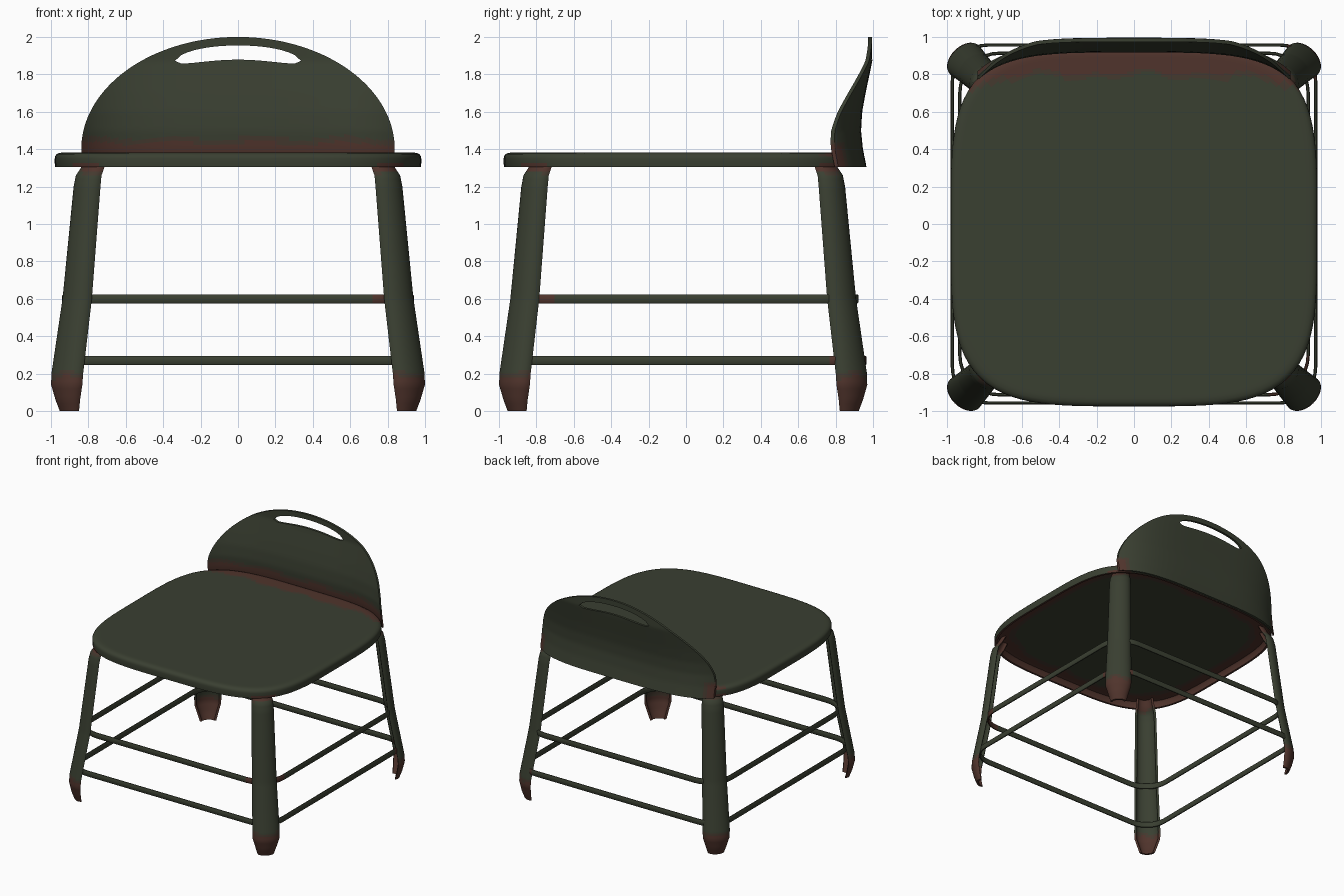
import bpy, bmesh, math
from mathutils import Vector

if "Cube" in bpy.data.objects:
    bpy.data.objects.remove(bpy.data.objects["Cube"])


def material(name, rgb):
    m = bpy.data.materials.new(name)
    m.diffuse_color = (*rgb, 1)
    m.use_nodes = True
    m.node_tree.nodes["Principled BSDF"].inputs["Base Color"].default_value = m.diffuse_color
    return m


MATS = [material("olive green", (0.042, 0.050, 0.031)),
        material("worn brown", (0.058, 0.041, 0.028)),
        material("rust red", (0.080, 0.034, 0.025))]
GREEN, WORN, RUST = 0, 1, 2


def finish(name, bm, rule):
    """Turn a bmesh into a smooth object, colouring faces by a rule."""
    bmesh.ops.recalc_face_normals(bm, faces=bm.faces)
    bm.normal_update()
    for f in bm.faces:
        f.material_index = rule(f.calc_center_median(), f.normal)
        f.smooth = True
    me = bpy.data.meshes.new(name)
    bm.to_mesh(me)
    bm.free()
    me.set_sharp_from_angle(angle=math.radians(40))
    for m in MATS:
        me.materials.append(m)
    ob = bpy.data.objects.new(name, me)
    bpy.context.collection.objects.link(ob)
    return ob


def loft(rings, closed=False):
    """Skin closed cross-sections; cap the ends unless the loft is closed."""
    bm = bmesh.new()
    vs = [[bm.verts.new(p) for p in r] for r in rings]
    n = len(rings[0])
    pairs = list(zip(vs, vs[1:])) + ([(vs[-1], vs[0])] if closed else [])
    for a, b in pairs:
        for i in range(n):
            j = (i + 1) % n
            bm.faces.new((a[i], a[j], b[j], b[i]))
    if not closed:
        bm.faces.new(vs[0])
        bm.faces.new(vs[-1])
    return bm


def table(rows, z):
    """Eased interpolation in rows of (z, value, ...)."""
    z = min(max(z, rows[0][0]), rows[-1][0])
    for a, b in zip(rows, rows[1:]):
        if z <= b[0]:
            t = (z - a[0]) / (b[0] - a[0])
            return [p + (q - p) * t for p, q in zip(a[1:], b[1:])]


def grade(d, blend=0.03):
    """Rust where d > 0, worn in a thin band before it."""
    return RUST if d > 0 else WORN if d > -blend else GREEN


# Seat: rounded-square shell with a skirt, hollow underneath
SX, SY, SC = 0.98, 0.96, -0.015


def seat_ring(s, z, n=144):
    pts = []
    for i in range(n):
        t = 2 * math.pi * i / n
        c, k = math.cos(t), math.sin(t)
        r = s * (c ** 4 + k ** 4) ** -0.25
        pts.append((SX * r * c, SC + SY * r * k, z))
    return pts


fine = [0.02, 0.2, 0.4, 0.6] + [0.7 + 0.015 * i for i in range(18)]
profile = [(s, 1.382) for s in fine]
profile += [(0.975, 1.380), (0.99, 1.373), (0.998, 1.362), (1, 1.35), (1, 1.325),
            (0.998, 1.305), (0.98, 1.305), (0.978, 1.345), (0.967, 1.36)]
profile += [(s, 1.362) for s in reversed(fine)]


def seat_rule(c, n):
    x, y = c.x / SX, (c.y - SC) / SY
    s = (x ** 4 + y ** 4) ** 0.25
    wave = 0.015 * math.sin(11 * c.x + 1) + 0.012 * math.sin(23 * c.x)
    if c.z > 1.363 and n.z > 0.3:
        return grade(c.y - (0.81 - 0.10 * abs(x) ** 4 + wave), 0.025)
    if s > 0.99:
        corner = abs(x) > 0.74 and abs(y) > 0.74
        return RUST if corner and c.z < 1.33 else GREEN
    return grade(s - 0.88 + wave, 0.04)


finish("seat", loft([seat_ring(s, z) for s, z in profile]), seat_rule)

# Backrest: curved half-oval sheet with a hand slot
BACK_Y = [(1.305, 0.945), (1.4, 0.926), (1.5, 0.916), (1.6, 0.922),
          (1.7, 0.940), (1.87, 0.976), (2.0, 0.974)]
HALF, SLOT, LOW, HIGH = 38, 10, 24, 6


def back_point(x, z):
    drop = 0.96 * (1 - (1 - (x / SX) ** 4) ** 0.25) * 0.9
    return (x, table(BACK_Y, z)[0] - drop, z)


bm = bmesh.new()
cols = []
for i in range(-HALF, HALF + 1):
    x = 0.838 * math.sin(math.pi / 2 * i / HALF)
    top = 1.4 + 0.6 * math.cos(math.pi / 2 * i / HALF)
    mid = 1.305 + 0.88 * (top - 1.305)
    h = 0.038 * math.sqrt(max(0, 1 - (i / SLOT) ** 4))
    zs = [1.305 + (mid - h - 1.305) * k / LOW for k in range(LOW + 1)]
    zs += [mid + h + (top - mid - h) * k / HIGH for k in range(HIGH + 1)]
    cols.append([bm.verts.new(back_point(x, z)) for z in zs])
for a, b in zip(cols, cols[1:]):
    for k in range(len(a) - 1):
        if k != LOW:
            bm.faces.new((a[k], b[k], b[k + 1], a[k + 1]))
# close the outline beyond the slot ends
bmesh.ops.remove_doubles(bm, verts=bm.verts, dist=0.0005)
ext = bmesh.ops.extrude_face_region(bm, geom=bm.faces[:], use_keep_orig=True)
bmesh.ops.translate(bm, vec=(0, 0.02, 0),
                    verts=[v for v in ext["geom"] if isinstance(v, bmesh.types.BMVert)])


def back_rule(c, n):
    if n.y < 0:
        return grade(1.43 + 0.01 * math.sin(14 * c.x) - c.z, 0.03)
    return grade(min(abs(c.x) - 0.79, 1.42 - c.z), 0.02)


finish("backrest", bm, back_rule)

# Legs: splayed curved channels, open towards the middle, with tapered feet
# rows: height, distance from centre, half width, depth
LEG = [(0, 1.268, 0.066, 0.045), (0.06, 1.278, 0.084, 0.058), (0.14, 1.285, 0.108, 0.07),
       (0.2, 1.281, 0.110, 0.07), (0.6, 1.205, 0.100, 0.07), (1.2, 1.130, 0.090, 0.068),
       (1.26, 1.118, 0.086, 0.065), (1.3, 1.09, 0.078, 0.06), (1.36, 1.06, 0.07, 0.055)]


def leg_section(z, sx, sy, n=14):
    r, w, d = table(LEG, z)
    out = Vector((sx, sy)).normalized()
    side = Vector((-out.y, out.x))
    pts = []
    for shrink, order in ((0, range(n + 1)), (0.018, range(n, -1, -1))):
        for i in order:
            a = math.pi * (i / n - 0.5)
            p = out * (r + (d - shrink) * math.cos(a)) + side * (w - shrink) * math.sin(a)
            pts.append((p.x, p.y * 0.985 - 0.015, z))
    return pts


def leg_rule(c, n):
    wave = 0.012 * math.sin(25 * (c.x - c.y))
    return max(grade(0.18 + wave - c.z, 0.03), grade(c.z - 1.285 + wave, 0.015))


for sy, where in ((-1, "front"), (1, "back")):
    for sx, hand in ((-1, "left"), (1, "right")):
        rings = [leg_section(1.36 * i / 68, sx, sy) for i in range(69)]
        finish(f"{where}_{hand}_leg", loft(rings), leg_rule)


# Stretchers: two flat bars running as rounded rings through the legs
def bar_ring(name, a, b, radius, z, rule):
    rings = []
    for q, (sx, sy) in enumerate(((1, 1), (-1, 1), (-1, -1), (1, -1))):
        for i in range(9):
            t = math.pi / 2 * (q + i / 8)
            cx, cy = sx * (a - radius), sy * (b - radius)
            rings.append([(cx + (radius - o) * math.cos(t), cy + (radius - o) * math.sin(t), z + dz)
                          for o, dz in ((0, -0.018), (0, 0.018), (0.005, 0.024), (0.013, 0.024),
                                        (0.018, 0.018), (0.018, -0.018), (0.013, -0.024),
                                        (0.005, -0.024))])
    finish(name, loft(rings, closed=True), rule)


bar_ring("lower_stretcher", 0.98, 0.966, 0.20, 0.27,
         lambda c, n: RUST if c.x > 0.8 and c.y > 0.75 else GREEN)
bar_ring("upper_stretcher", 0.94, 0.922, 0.22, 0.60,
         lambda c, n: RUST if c.x > 0.72 and c.y < -0.72 else GREEN)
